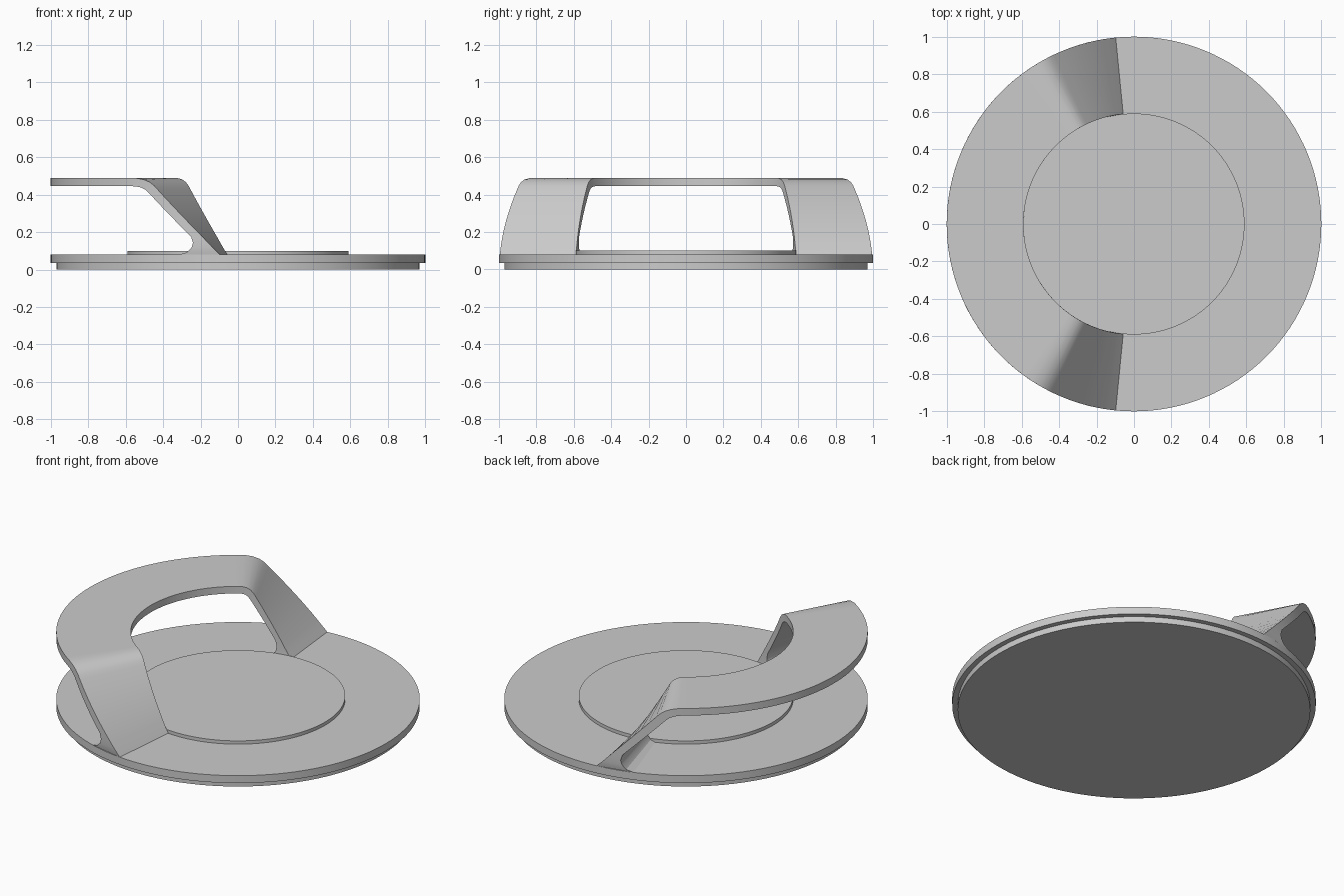
import bpy, bmesh
from math import sin, cos, radians, pi

if "Cube" in bpy.data.objects:
    bpy.data.objects.remove(bpy.data.objects["Cube"])


def finish(name, bm):
    bmesh.ops.recalc_face_normals(bm, faces=bm.faces)
    mesh = bpy.data.meshes.new(name)
    bm.to_mesh(mesh)
    bm.free()
    obj = bpy.data.objects.new(name, mesh)
    bpy.context.collection.objects.link(obj)
    bpy.ops.object.select_all(action='DESELECT')
    obj.select_set(True)
    bpy.context.view_layer.objects.active = obj
    bpy.ops.object.shade_smooth_by_angle(angle=radians(30))
    return obj


def skin(bm, rings, closed):
    """Join rings of equal vertex count; cap both ends."""
    n = len(rings[0])
    for a, b in zip(rings, rings[1:]):
        for i in range(n):
            j = (i + 1) % n
            bm.faces.new((a[i], a[j], b[j], b[i]))
    if closed:
        bm.faces.new(rings[0])
        bm.faces.new(rings[-1])


def lerp(a, b, n):
    """Points after a, up to and including b."""
    return [tuple(p + (q - p) * k / n for p, q in zip(a, b)) for k in range(1, n + 1)]


# Stepped disc: lower lip, wide rim, raised centre
SEG = 128
bm = bmesh.new()
steps = [(0.97, 0), (0.97, 0.035), (1, 0.035), (1, 0.08), (0.59, 0.08), (0.59, 0.10)]
rings = [[bm.verts.new((r * cos(2 * pi * k / SEG), r * sin(2 * pi * k / SEG), z))
          for k in range(SEG)] for r, z in steps]
skin(bm, rings, True)
finish("stepped_base", bm)

# Arched handle: side profile in (degrees behind the y axis, height).
# Upper contour: foot, slanted leg, rounded shoulder
upper = [(5.6, 0.08), (6.5, 0.096), (7.9, 0.12), (9.3, 0.145), (10.8, 0.172)]
upper += lerp(upper[-1], (25.3, 0.425), 6)
upper += [(26.6, 0.448), (28.2, 0.467), (30.2, 0.48), (33.0, 0.488)]
# Lower contour: rounded notch, slanted underside, rounded bend
lower = [(18.2, 0.08), (15.8, 0.092), (14.4, 0.115), (13.9, 0.142), (14.5, 0.175)]
lower += lerp(lower[-1], (28.6, 0.412), 6)
lower += [(29.8, 0.428), (31.2, 0.438), (32.8, 0.443), (34.6, 0.445)]
# Flat top, out to the middle of the arch
upper += lerp(upper[-1], (90, 0.488), 18)
lower += lerp(lower[-1], (90, 0.445), 18)

half = list(zip(upper, lower))
mirrored = [((180 - u[0], u[1]), (180 - l[0], l[1])) for u, l in reversed(half[:-1])]


def point(bm, r, station):
    deg, z = station
    a = radians(90 + deg)
    return bm.verts.new((r * cos(a), r * sin(a), z))


bm = bmesh.new()
sections = [[point(bm, 0.59, u), point(bm, 1.0, u), point(bm, 1.0, l), point(bm, 0.59, l)]
            for u, l in half + mirrored]
skin(bm, sections, True)
finish("arched_handle", bm)
